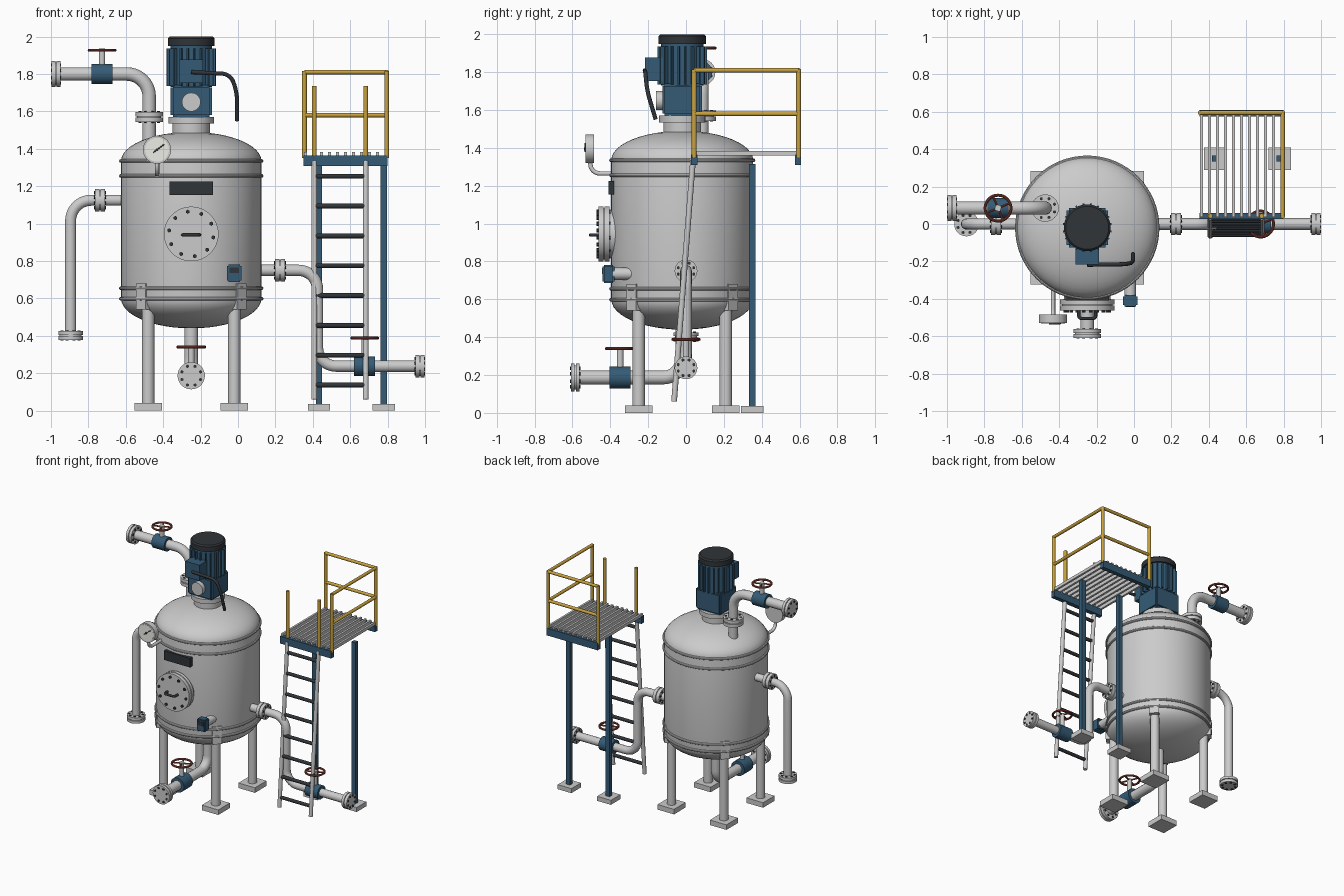
import bpy, bmesh
from math import sin, cos, pi, tau
from mathutils import Vector, Matrix

if "Cube" in bpy.data.objects:
    bpy.data.objects.remove(bpy.data.objects["Cube"])

V = Vector

def material(name, rgb):
    m = bpy.data.materials.new(name)
    m.diffuse_color = (*rgb, 1)
    m.use_nodes = True
    m.node_tree.nodes["Principled BSDF"].inputs["Base Color"].default_value = m.diffuse_color
    return m

BLUE = material("blue_paint", (0.035, 0.105, 0.18))
YELLOW = material("yellow_paint", (0.58, 0.36, 0.05))
DARK = material("dark_rubber", (0.03, 0.035, 0.04))
RED = material("red_paint", (0.3, 0.06, 0.04))
WHITE = material("dial_white", (0.85, 0.85, 0.8))

# ---------- helpers ----------
def finish(bm, name, mat=None):
    bmesh.ops.recalc_face_normals(bm, faces=bm.faces)
    me = bpy.data.meshes.new(name)
    bm.to_mesh(me)
    bm.free()
    ob = bpy.data.objects.new(name, me)
    bpy.context.collection.objects.link(ob)
    if mat:
        me.materials.append(mat)
    bpy.ops.object.select_all(action='DESELECT')
    ob.select_set(True)
    bpy.context.view_layer.objects.active = ob
    bpy.ops.object.shade_smooth_by_angle(angle=0.6)
    return ob

def cyl(bm, p, q, r, n=24):
    p, q = V(p), V(q)
    d = q - p
    m = Matrix.Translation((p + q) / 2) @ d.to_track_quat('Z', 'Y').to_matrix().to_4x4()
    bmesh.ops.create_cone(bm, cap_ends=True, segments=n, radius1=r, radius2=r, depth=d.length, matrix=m)

def box(bm, c, s, rot=0):
    m = Matrix.Translation(c) @ Matrix.Rotation(rot, 4, 'Z') @ Matrix.Diagonal((*s, 1))
    bmesh.ops.create_cube(bm, size=1, matrix=m)

def lathe(bm, profile, c, n=64, closed=False):
    rings = [[bm.verts.new((c[0] + r * cos(tau * i / n), c[1] + r * sin(tau * i / n), c[2] + z))
              for i in range(n)] for r, z in profile]
    for a, b in list(zip(rings, rings[1:])) + ([(rings[-1], rings[0])] if closed else []):
        for i in range(n):
            j = (i + 1) % n
            bm.faces.new((a[i], a[j], b[j], b[i]))
    if not closed:
        bm.faces.new(rings[0])
        bm.faces.new(rings[-1])

def torus(bm, c, r, t, n=40):
    lathe(bm, [(r + t * cos(tau * k / 10), t * sin(tau * k / 10)) for k in range(10)], c, n, True)

def tube(name, pts, r, bend=0.0, mat=None):
    """Round pipe along points, with each corner turned by a smooth elbow."""
    pts = [V(p) for p in pts]
    path = [pts[0]]
    for a, b, c in zip(pts, pts[1:], pts[2:]):
        s, e = b + (a - b).normalized() * bend, b + (c - b).normalized() * bend
        o = s + e - b
        path += [o + (s - o) * cos(k * pi / 20) + (e - o) * sin(k * pi / 20) for k in range(11)]
    path.append(pts[-1])
    cu = bpy.data.curves.new(name, 'CURVE')
    cu.dimensions, cu.bevel_depth, cu.bevel_resolution, cu.use_fill_caps = '3D', r, 5, True
    sp = cu.splines.new('POLY')
    sp.points.add(len(path) - 1)
    for q, p in zip(sp.points, path):
        q.co = (*p, 1)
    ob = bpy.data.objects.new(name, cu)
    bpy.context.collection.objects.link(ob)
    bpy.ops.object.select_all(action='DESELECT')
    ob.select_set(True)
    bpy.context.view_layer.objects.active = ob
    if mat:
        cu.materials.append(mat)
    bpy.ops.object.convert(target='MESH')
    bpy.ops.object.shade_smooth_by_angle(angle=0.6)

def bolts(name, c, axis, half, ring, count, r):
    c, axis = V(c), V(axis).normalized()
    u = axis.orthogonal().normalized()
    w = axis.cross(u)
    bm = bmesh.new()
    for k in range(count):
        a = tau * (k + 0.5) / count
        p = c + (u * cos(a) + w * sin(a)) * ring
        cyl(bm, p - axis * half, p + axis * half, r, 6)
    finish(bm, name, DARK)

def flange(name, c, axis, r, length=0.055):
    c, axis = V(c), V(axis).normalized()
    bm, h = bmesh.new(), length / 2
    cyl(bm, c - axis * h, c - axis * 0.003, r, 32)
    cyl(bm, c + axis * 0.003, c + axis * h, r, 32)
    cyl(bm, c - axis * 0.01, c + axis * 0.01, r * 0.88, 32)
    finish(bm, name)
    bolts(name + "_bolts", c, axis, h + 0.004, r * 0.74, 8, 0.009)

def valve(name, c, axis, r, wheel_z, wheel_r):
    c, axis = V(c), V(axis)
    bm = bmesh.new()
    cyl(bm, c - axis * 0.056, c + axis * 0.056, r, 32)
    finish(bm, name + "_body", BLUE)
    bm = bmesh.new()
    top = V((c.x, c.y, wheel_z))
    cyl(bm, c, top + V((0, 0, 0.008)), 0.017)
    finish(bm, name + "_stem")
    bm = bmesh.new()
    torus(bm, top, wheel_r - 0.008, 0.008)
    for k in range(4):
        d = V((cos(k * pi / 2 + 0.4), sin(k * pi / 2 + 0.4), 0)) * (wheel_r - 0.008)
        cyl(bm, top, top + d, 0.006, 8)
    finish(bm, name + "_handwheel", RED)

# ---------- vessel ----------
X, Y, R = -0.25, -0.02, 0.375
dish = [k * pi / 24 for k in range(1, 13)]
prof = [(R * sin(a), 0.6 - 0.16 * cos(a)) for a in dish] + \
       [(R * sin(a), 1.335 + 0.155 * cos(a)) for a in reversed(dish)]
bm = bmesh.new()
lathe(bm, prof, (X, Y, 0))
finish(bm, "vessel_shell")
bm = bmesh.new()
for z in (1.335, 1.255, 0.655, 0.598):
    torus(bm, (X, Y, z), R + 0.001, 0.01, 64)
finish(bm, "vessel_weld_bands")

# legs with base plates and lugs
for i, (sx, sy) in enumerate([(-1, -1), (1, -1), (-1, 1), (1, 1)]):
    x, y = X + sx * 0.23, Y + sy * 0.23
    bm = bmesh.new()
    cyl(bm, (x, y, 0.03), (x, y, 0.65), 0.033)
    box(bm, (x, y, 0.02), (0.145, 0.145, 0.04))
    box(bm, (x + sx * 0.022, y + sy * 0.022, 0.61), (0.05, 0.07, 0.14), pi / 4 * sx * sy)
    finish(bm, f"leg_{i + 1}")

# manhole with cover, bolts and handle
bm = bmesh.new()
cyl(bm, (X, -0.34, 0.945), (X, -0.42, 0.945), 0.125, 48)
for a, b in ((-0.405, -0.43), (-0.436, -0.463)):
    cyl(bm, (X, a, 0.945), (X, b, 0.945), 0.146, 48)
cyl(bm, (X, -0.42, 0.945), (X, -0.44, 0.945), 0.135, 48)
finish(bm, "manhole")
bolts("manhole_bolts", (X, -0.436, 0.945), (0, 1, 0), 0.036, 0.12, 10, 0.011)
tube("manhole_handle", [(X - 0.045, -0.46, 0.94), (X - 0.045, -0.505, 0.94),
                        (X + 0.045, -0.505, 0.94), (X + 0.045, -0.46, 0.94)], 0.009, 0.015, DARK)

# blank name plate
bm = bmesh.new()
box(bm, (X, -0.395, 1.19), (0.23, 0.03, 0.072))
finish(bm, "name_plate", DARK)

# pressure gauge
gx, gz = -0.433, 1.395
tube("gauge_stem", [(gx, -0.505, 1.34), (gx, -0.505, 1.265), (gx, -0.34, 1.265)], 0.012, 0.05)
bm = bmesh.new()
cyl(bm, (gx, -0.485, gz), (gx, -0.53, gz), 0.075, 40)
finish(bm, "gauge_case")
bm = bmesh.new()
cyl(bm, (gx, -0.525, gz), (gx, -0.532, gz), 0.064, 40)
finish(bm, "gauge_dial", WHITE)
bm = bmesh.new()
cyl(bm, (gx - 0.02, -0.534, gz - 0.015), (gx + 0.04, -0.534, gz + 0.03), 0.003, 8)
cyl(bm, (gx, -0.53, gz), (gx, -0.538, gz), 0.008, 12)
finish(bm, "gauge_needle", DARK)

# temperature transmitter
bm = bmesh.new()
cyl(bm, (-0.02, -0.27, 0.735), (-0.02, -0.39, 0.735), 0.032)
finish(bm, "transmitter_nozzle")
bm = bmesh.new()
box(bm, (-0.02, -0.41, 0.735), (0.075, 0.062, 0.095))
bmesh.ops.bevel(bm, geom=bm.edges[:], offset=0.008, segments=2, affect='EDGES')
finish(bm, "transmitter_box", BLUE)
bm = bmesh.new()
box(bm, (-0.02, -0.441, 0.75), (0.05, 0.006, 0.03))
finish(bm, "transmitter_screen", DARK)

# ---------- agitator drive ----------
bm = bmesh.new()
cyl(bm, (X, Y, 1.45), (X, Y, 1.545), 0.1, 40)
cyl(bm, (X, Y, 1.535), (X, Y, 1.57), 0.122, 40)
cyl(bm, (X, -0.1, 1.65), (X, -0.158, 1.65), 0.05, 32)
finish(bm, "drive_mount_and_cover")
bm = bmesh.new()
box(bm, (X, Y, 1.655), (0.22, 0.21, 0.17))
bmesh.ops.bevel(bm, geom=bm.edges[:], offset=0.012, segments=2, affect='EDGES')
finish(bm, "gearbox", BLUE)
bm = bmesh.new()
cyl(bm, (X, Y, 1.73), (X, Y, 1.955), 0.112, 40)
for k in range(20):
    a = tau * (k + 0.5) / 20
    box(bm, (X + 0.117 * cos(a), Y + 0.117 * sin(a), 1.835), (0.03, 0.009, 0.2), a)
finish(bm, "motor_body", BLUE)
bm = bmesh.new()
lathe(bm, [(0.125, 1.95), (0.125, 1.99), (0.115, 2.0)], (X, Y, 0), 40)
finish(bm, "motor_fan_cap", DARK)
bm = bmesh.new()
box(bm, (X, -0.168, 1.815), (0.125, 0.095, 0.125))
finish(bm, "motor_terminal_box", BLUE)
tube("motor_cable", [(X, -0.218, 1.81), (-0.04, -0.215, 1.8), (-0.005, -0.205, 1.7), (-0.005, -0.16, 1.55)],
     0.011, 0.045, DARK)

# ---------- piping ----------
tube("vapour_pipe", [(-0.475, 0.085, 1.4), (-0.475, 0.085, 1.8), (-0.96, 0.085, 1.8)], 0.036, 0.12)
flange("vapour_nozzle_flange", (-0.475, 0.085, 1.57), (0, 0, 1), 0.073)
flange("vapour_end_flange", (-0.9725, 0.085, 1.8), (1, 0, 0), 0.07, 0.047)
valve("vapour_valve", (-0.727, 0.085, 1.8), (1, 0, 0), 0.054, 1.927, 0.077)

tube("overflow_pipe", [(-0.58, 0, 1.125), (-0.895, 0, 1.125), (-0.895, 0, 0.39)], 0.03, 0.11)
flange("overflow_nozzle_flange", (-0.738, 0, 1.125), (1, 0, 0), 0.06)
flange("overflow_end_flange", (-0.895, 0, 0.402), (0, 0, 1), 0.066, 0.047)

tube("side_outlet_pipe", [(0.08, 0, 0.75), (0.425, 0, 0.75), (0.425, 0, 0.238), (0.96, 0, 0.238)], 0.031, 0.1)
flange("side_outlet_nozzle_flange", (0.225, 0, 0.75), (1, 0, 0), 0.06)
flange("side_outlet_end_flange", (0.9725, 0, 0.238), (1, 0, 0), 0.06, 0.047)
valve("side_outlet_valve", (0.677, 0, 0.238), (1, 0, 0), 0.052, 0.388, 0.077)

tube("drain_pipe", [(X, Y, 0.5), (X, Y, 0.187), (X, -0.57, 0.187)], 0.037, 0.1)
flange("drain_nozzle_flange", (X, -0.585, 0.187), (0, 1, 0), 0.073, 0.047)
valve("drain_valve", (X, -0.348, 0.187), (0, 1, 0), 0.058, 0.34, 0.08)

# ---------- platform ----------
bm = bmesh.new()
for y in (0.043, 0.592):
    box(bm, (0.575, y, 1.337), (0.45, 0.033, 0.057))
finish(bm, "platform_beams", BLUE)
bm = bmesh.new()
for k in range(11):
    box(bm, (0.36 + 0.043 * k, 0.318, 1.372), (0.016, 0.56, 0.024))
finish(bm, "platform_grating")
for side, x in (("left", 0.433), ("right", 0.78)):
    bm = bmesh.new()
    box(bm, (x, 0.35, 0.67), (0.034, 0.034, 1.29))
    finish(bm, f"platform_column_{side}", BLUE)
    bm = bmesh.new()
    box(bm, (x, 0.35, 0.018), (0.12, 0.12, 0.036))
    finish(bm, f"platform_base_plate_{side}")

# guard rail on the back and right sides, grab posts at the ladder
corners = [(0.355, 0.595), (0.795, 0.595), (0.795, 0.043)]
bm = bmesh.new()
for x, y in corners:
    cyl(bm, (x, y, 1.35), (x, y, 1.815), 0.013, 16)
for z in (1.58, 1.81):
    for a, b in zip(corners, corners[1:]):
        cyl(bm, (*a, z), (*b, z), 0.012, 16)
finish(bm, "guard_rail", YELLOW)
bm = bmesh.new()
for x in (0.408, 0.683):
    cyl(bm, (x, 0.043, 1.35), (x, 0.043, 1.735), 0.013, 16)
finish(bm, "grab_posts", YELLOW)

# sloping ladder
bm = bmesh.new()
for x in (0.408, 0.683):
    cyl(bm, (x, -0.063, 0.06), (x, 0.037, 1.335), 0.015, 16)
finish(bm, "ladder_stiles")
bm = bmesh.new()
for k in range(8):
    z = 0.137 + 0.1595 * k
    y = -0.063 + 0.1 * (z - 0.06) / 1.275
    cyl(bm, (0.408, y, z), (0.683, y, z), 0.013, 16)
finish(bm, "ladder_rungs", DARK)
